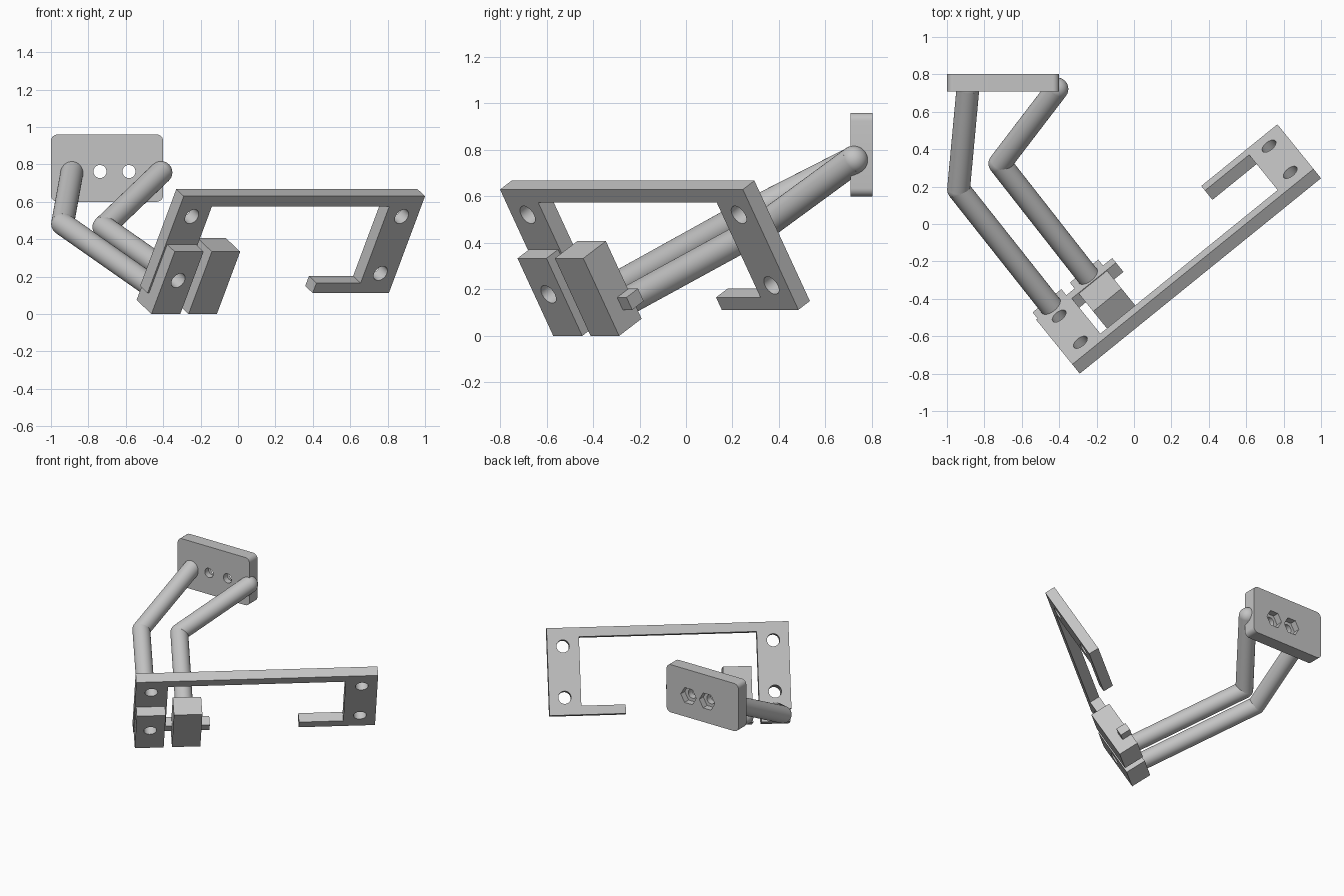
import bpy, bmesh
from math import radians, cos, sin, pi
from mathutils import Vector, Matrix

cube = bpy.data.objects.get("Cube")
if cube:
    bpy.data.objects.remove(cube, do_unlink=True)

grey = bpy.data.materials.new("plain_grey")
grey.use_nodes = True
colour = (0.55, 0.55, 0.55, 1)
grey.diffuse_color = colour
grey.node_tree.nodes["Principled BSDF"].inputs["Base Color"].default_value = colour

# Tilted space of the bracket: origin at its front top corner
TILT = (Matrix.Translation((-0.29, -0.80, 0.63))
        @ Matrix.Rotation(radians(39), 4, 'Z')
        @ Matrix.Rotation(radians(30.7), 4, 'X'))
FLAT = Matrix.Identity(4)


def finish(name, bm, space):
    bmesh.ops.recalc_face_normals(bm, faces=bm.faces)
    mesh = bpy.data.meshes.new(name)
    bm.to_mesh(mesh)
    bm.free()
    mesh.materials.append(grey)
    mesh.transform(space)
    ob = bpy.data.objects.new(name, mesh)
    bpy.context.collection.objects.link(ob)
    return ob


def prism(name, outline, y0, y1, space):
    """Extrude an x-z outline from y0 to y1."""
    bm = bmesh.new()
    face = bm.faces.new([bm.verts.new((x, y0, z)) for x, z in outline])
    grown = bmesh.ops.extrude_face_region(bm, geom=[face])["geom"]
    bmesh.ops.translate(bm, vec=(0, y1 - y0, 0),
                        verts=[v for v in grown if isinstance(v, bmesh.types.BMVert)])
    return finish(name, bm, space)


def ring(x, z, r, sides):
    return [(x + r * cos(2 * pi * i / sides), z + r * sin(2 * pi * i / sides))
            for i in range(sides)]


def rectangle(x0, x1, z0, z1):
    return [(x0, z0), (x1, z0), (x1, z1), (x0, z1)]


def cut(ob, x, z, r, y0, y1, space, sides=32):
    cutter = prism("cutter", ring(x, z, r, sides), y0, y1, space)
    cutter.hide_render = True
    mod = ob.modifiers.new("hole", 'BOOLEAN')
    mod.operation = 'DIFFERENCE'
    mod.solver = 'EXACT'
    mod.object = cutter
    bpy.context.view_layer.objects.active = ob
    bpy.ops.object.modifier_apply(modifier=mod.name)
    bpy.data.objects.remove(cutter, do_unlink=True)


def smooth(ob):
    bpy.ops.object.select_all(action='DESELECT')
    ob.select_set(True)
    bpy.context.view_layer.objects.active = ob
    bpy.ops.object.shade_smooth_by_angle(angle=radians(30))


def rod(name, points, r=0.061):
    """Round bar through the points, with a ball at each bend and end."""
    bm = bmesh.new()
    points = [Vector(p) for p in points]
    for p in points[1:]:
        bmesh.ops.create_uvsphere(bm, u_segments=32, v_segments=16, radius=r,
                                  matrix=Matrix.Translation(p))
    for p, q in zip(points, points[1:]):
        turn = (q - p).to_track_quat('Z', 'Y').to_matrix().to_4x4()
        bmesh.ops.create_cone(bm, cap_ends=True, segments=32, radius1=r, radius2=r,
                              depth=(q - p).length,
                              matrix=Matrix.Translation((p + q) / 2) @ turn)
    smooth(finish(name, bm, FLAT))


# Open frame: top bar, two posts and two inward hooks
LENGTH, THICK = 1.66, 0.074
half = [(0, 0), (0, -0.602), (0.524, -0.602), (0.524, -0.54), (0.22, -0.54), (0.22, -0.065)]
outline = half + [(LENGTH - x, z) for x, z in reversed(half)]
frame = prism("mounting_frame", outline, 0, THICK, TILT)
for x in (0.108, LENGTH - 0.108):
    for z in (-0.127, -0.48):
        cut(frame, x, z, 0.044, -0.2, 0.2, TILT)
smooth(frame)

# Clamp blocks on the lower hook
right_block = prism("right_clamp_block", rectangle(0.01, 0.208, -0.688, -0.3), -0.075, 0.072, TILT)
cut(right_block, 0.108, -0.48, 0.044, -0.2, 0.2, TILT)
smooth(right_block)
prism("left_clamp_block", rectangle(0.265, 0.46, -0.688, -0.3), -0.075, 0.07, TILT)

# Bent rods from the blocks to the back plate
rod("right_rod", [TILT @ Vector((0.107, 0.03, -0.612)), (-0.938, 0.185, 0.482), (-0.888, 0.725, 0.757)])
rod("left_rod", [TILT @ Vector((0.362, 0.03, -0.612)), (-0.717, 0.323, 0.465), (-0.412, 0.722, 0.757)])

# Back plate with rounded corners, two bolt holes and hexagonal nut pockets
R = 0.035
corners = [(-0.4 - R, 0.96 - R), (-1 + R, 0.96 - R), (-1 + R, 0.6 + R), (-0.4 - R, 0.6 + R)]
outline = []
for n, (x, z) in enumerate(corners):
    for i in range(7):
        a = pi / 2 * (n + i / 6)
        outline.append((x + R * cos(a), z + R * sin(a)))
plate = prism("back_plate", outline, 0.708, 0.803, FLAT)
for x in (-0.738, -0.583):
    cut(plate, x, 0.762, 0.035, 0.6, 0.9, FLAT)
    cut(plate, x, 0.762, 0.065, 0.755, 0.9, FLAT, sides=6)
smooth(plate)
